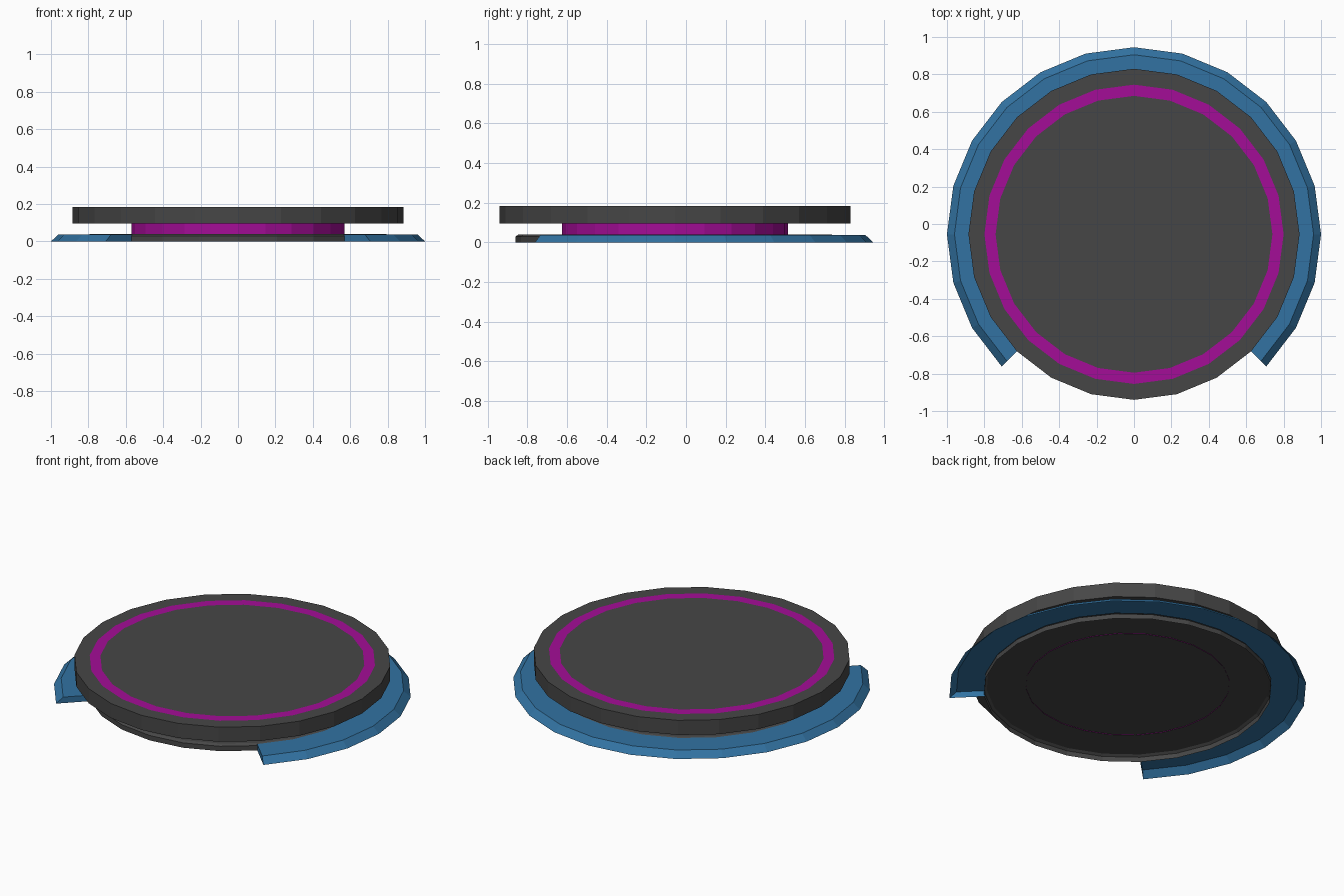
import bpy, bmesh, math

if "Cube" in bpy.data.objects:
    bpy.data.objects.remove(bpy.data.objects["Cube"])

SIDES = 24
CENTRE_Y = -0.055


def material(name, rgb):
    m = bpy.data.materials.new(name)
    m.diffuse_color = (*rgb, 1)
    m.use_nodes = True
    m.node_tree.nodes["Principled BSDF"].inputs["Base Color"].default_value = m.diffuse_color
    return m


dark = material("dark grey", (0.062, 0.062, 0.062))
magenta = material("magenta", (0.37, 0.004, 0.31))
blue = material("blue", (0.032, 0.17, 0.36))


def lathe(name, profile, mats, bands=None, steps=SIDES, start=0.0, cap_ends=False):
    """Spin an (r, z) profile, listed with the outside on its right; r = 0 closes a disc.
    bands gives the material index of each profile segment."""
    bm = bmesh.new()
    closed = steps == SIDES
    count = steps if closed else steps + 1
    rings = []
    for r, z in profile:
        if r == 0:
            rings.append([bm.verts.new((0, CENTRE_Y, z))] * count)
            continue
        ring = []
        for i in range(count):
            a = start + math.tau * i / SIDES
            ring.append(bm.verts.new((r * math.cos(a), CENTRE_Y + r * math.sin(a), z)))
        rings.append(ring)
    for k in range(len(rings) - 1):
        for i in range(steps):
            j = (i + 1) % count
            loop = [rings[k][i], rings[k][j], rings[k + 1][j], rings[k + 1][i]]
            f = bm.faces.new(list(dict.fromkeys(loop)))
            f.material_index = bands[k] if bands else 0
    if cap_ends:
        bm.faces.new([r[0] for r in rings])
        bm.faces.new([r[-1] for r in reversed(rings)])
    bm.normal_update()
    me = bpy.data.meshes.new(name)
    bm.to_mesh(me)
    bm.free()
    for m in mats:
        me.materials.append(m)
    ob = bpy.data.objects.new(name, me)
    bpy.context.collection.objects.link(ob)
    return ob


# Shallow base plate, hollow underneath
lathe("base_plate", [(0.805, 0), (0.805, 0.03), (0.79, 0.04), (0, 0.04)], [dark])

# Neck between the plates; its lower rim just pokes through the base
lathe("neck", [(0.57, 0.037), (0.57, 0.095)], [magenta])

# Top disc with an inlaid ring
lathe("top_disc",
      [(0, 0.095), (0.885, 0.095), (0.885, 0.185), (0.80, 0.185), (0.74, 0.185), (0, 0.185)],
      [dark, magenta], bands=[0, 0, 0, 1, 0])

# Three-quarter skirt with a sloped outer edge, open at the front and underneath
lathe("skirt", [(1.0, 0), (0.96, 0.037), (0.80, 0.037)], [blue],
      steps=18, start=-math.pi / 4)

# End walls of the skirt
for side, name in ((1, "skirt_end_right"), (-1, "skirt_end_left")):
    c = math.sqrt(0.5)
    pts = [(side * r * c, CENTRE_Y - r * c, z)
           for r, z in ((0.80, 0), (0.80, 0.037), (0.96, 0.037), (1.0, 0))]
    # Face outward, towards the front gap
    face = [0, 1, 2, 3] if side < 0 else [3, 2, 1, 0]
    me = bpy.data.meshes.new(name)
    me.from_pydata(pts, [], [face])
    me.materials.append(blue)
    bpy.context.collection.objects.link(bpy.data.objects.new(name, me))
